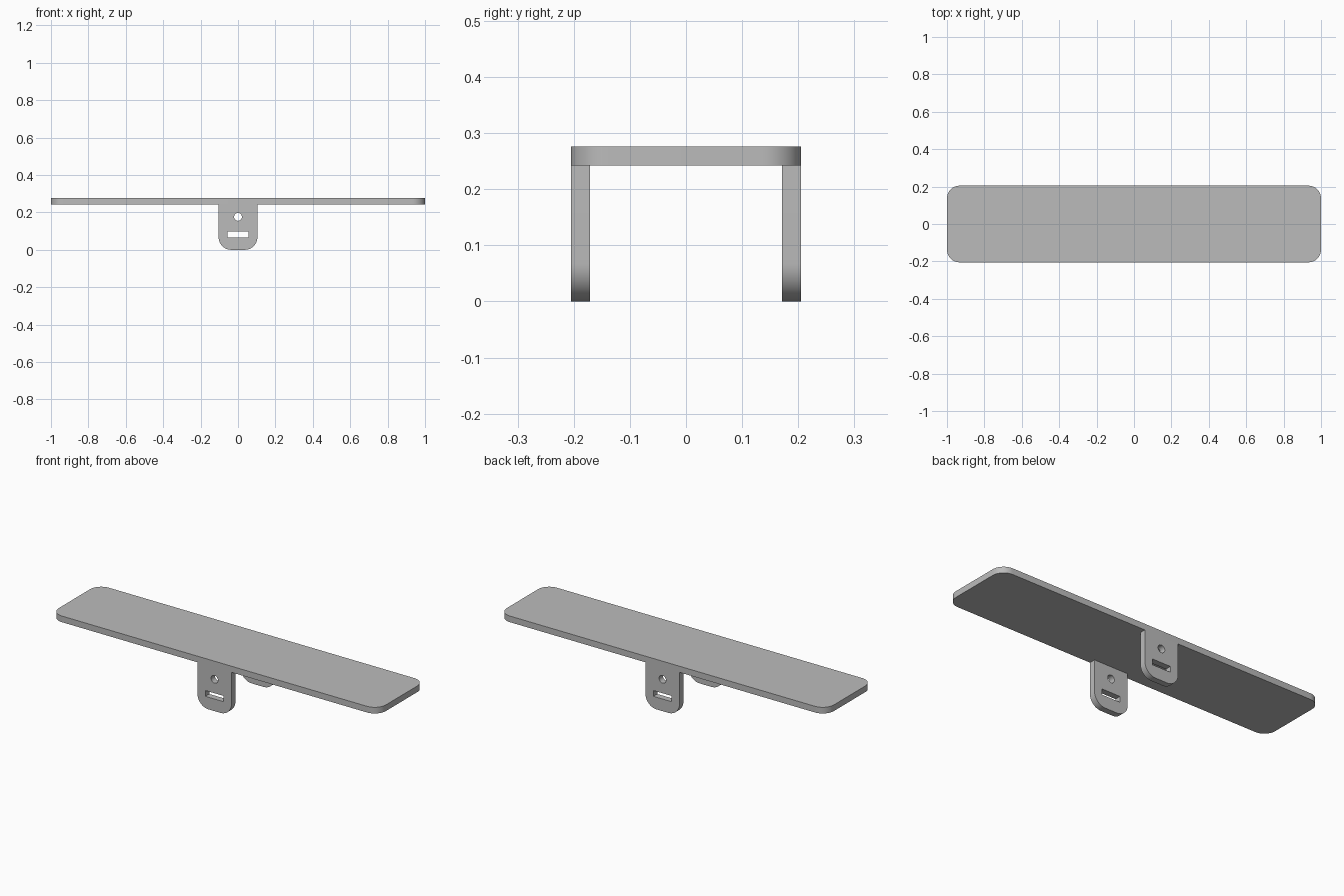
import bpy
from math import sin, cos, pi, radians
from mathutils import Matrix

cube = bpy.data.objects.get("Cube")
if cube:
    bpy.data.objects.remove(cube, do_unlink=True)

LENGTH, DEPTH, THICK = 2.0, 0.41, 0.034
TAB_W, TAB_H, RADIUS = 0.208, 0.242, 0.068

grey = bpy.data.materials.new("plain grey")
grey.use_nodes = True
colour = (0.5, 0.5, 0.5, 1)
grey.diffuse_color = colour
grey.node_tree.nodes["Principled BSDF"].inputs["Base Color"].default_value = colour


def arc(cx, cy, r, start, sweep, steps):
    return [(cx + r * cos(start + sweep * i / steps),
             cy + r * sin(start + sweep * i / steps)) for i in range(steps + 1)]


def rectangle(x0, x1, y0, y1, r_low=0, r_high=0):
    """Outline with separately rounded lower and upper corners."""
    corners = [(x1, y1, -1, -1, r_high, 0), (x0, y1, 1, -1, r_high, 1),
               (x0, y0, 1, 1, r_low, 2), (x1, y0, -1, 1, r_low, 3)]
    points = []
    for x, y, sx, sy, r, quarter in corners:
        if r:
            points += arc(x + sx * r, y + sy * r, r, quarter * pi / 2, pi / 2, 12)
        else:
            points.append((x, y))
    return points


def extruded(name, outlines, matrix):
    """Fill outlines (the inner ones become holes), give thickness, make a mesh."""
    curve = bpy.data.curves.new(name, 'CURVE')
    curve.dimensions = '2D'
    curve.fill_mode = 'BOTH'
    curve.extrude = THICK / 2
    for outline in outlines:
        spline = curve.splines.new('POLY')
        spline.points.add(len(outline) - 1)
        for point, (x, y) in zip(spline.points, outline):
            point.co = (x, y, 0, 1)
        spline.use_cyclic_u = True
    helper = bpy.data.objects.new(name + " outline", curve)
    bpy.context.collection.objects.link(helper)
    graph = bpy.context.evaluated_depsgraph_get()
    mesh = bpy.data.meshes.new_from_object(helper.evaluated_get(graph))
    bpy.data.objects.remove(helper, do_unlink=True)
    mesh.transform(matrix)
    mesh.materials.clear()
    mesh.materials.append(grey)
    part = bpy.data.objects.new(name, mesh)
    bpy.context.collection.objects.link(part)
    bpy.ops.object.select_all(action='DESELECT')
    part.select_set(True)
    bpy.context.view_layer.objects.active = part
    bpy.ops.object.shade_smooth_by_angle(angle=radians(30))
    return part


# Long top board with rounded corners
board = rectangle(-LENGTH / 2, LENGTH / 2, -DEPTH / 2, DEPTH / 2, RADIUS, RADIUS)
extruded("top_board", [board], Matrix.Translation((0, 0, TAB_H + THICK / 2)))

# Hanging tabs, each with a round hole and a slot
tab = rectangle(-TAB_W / 2, TAB_W / 2, 0, TAB_H, r_low=RADIUS)
hole = arc(0, 0.176, 0.021, 0, 2 * pi, 32)[:-1]
slot = rectangle(-0.056, 0.056, 0.067, 0.099)
upright = Matrix.Rotation(pi / 2, 4, 'X')
for name, side in (("front_tab", -1), ("back_tab", 1)):
    place = Matrix.Translation((0, side * (DEPTH - THICK) / 2, 0))
    extruded(name, [tab, hole, slot], place @ upright)
